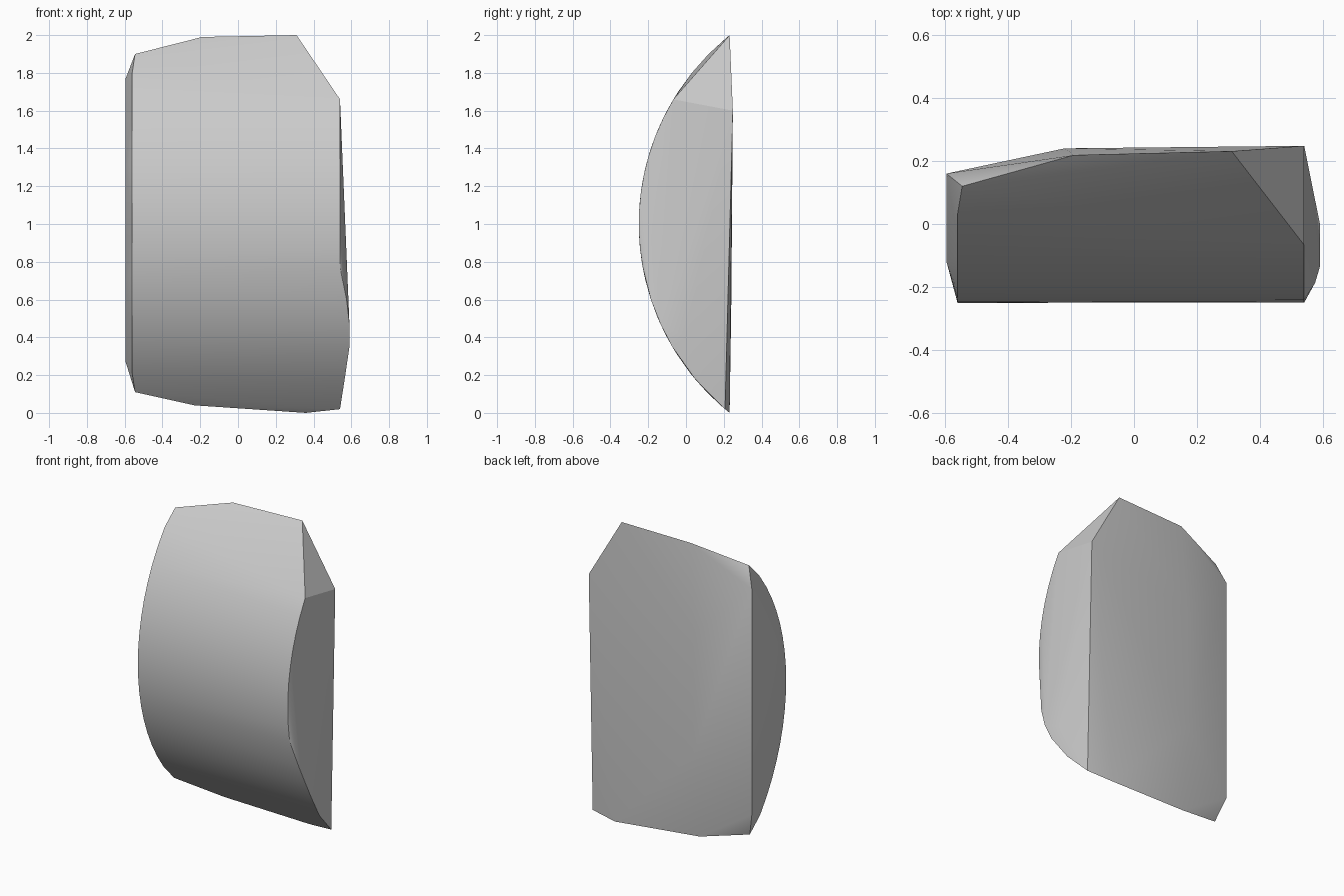
import bpy, bmesh, math

cube = bpy.data.objects.get("Cube")
if cube:
    bpy.data.objects.remove(cube, do_unlink=True)

RADIUS, AXIS_Y, AXIS_Z = 1.28, 1.03, 1.0


def on_arc(x, z):
    """Point on the curved front at a given width and height."""
    return (x, AXIS_Y - math.sqrt(RADIUS ** 2 - (z - AXIS_Z) ** 2), z)


# Curved front: ends of straight lines running across the arc
points = []
steps = 18
for i in range(steps + 1):
    z = 0.11 + 1.79 * i / steps
    points.append(on_arc(-0.545 if i in (0, steps) else -0.56, z))
for i in range(10):
    points.append(on_arc(0.54, 0.77 + 0.89 * i / 9))

# Lower right bulge and the broken top and bottom edges
points += [on_arc(0.575, 0.6), on_arc(0.59, 0.47), on_arc(0.59, 0.35), (0.59, 0.0, 0.4)]
points += [on_arc(0.565, 0.18), on_arc(0.54, 0.02)]
points += [on_arc(0.36, 0.0), on_arc(-0.23, 0.04)]
points += [on_arc(-0.19, 1.99), on_arc(0.31, 2.0)]

# Back corners, mirrored about mid height where they repeat
points += [(0.54, 0.248, 1.6)]
for side in (-1, 1):
    points.append((-0.595, 0.16, 1.02 + 0.75 * side))
    points.append((-0.595, -0.12, 1.0 + 0.3 * side))
    points.append((-0.22, 0.24, 1.0 + 0.4 * side))

# Solid chunk from the outline points
bm = bmesh.new()
for p in points:
    bm.verts.new(p)
hull = bmesh.ops.convex_hull(bm, input=bm.verts)
loose = [v for v in bm.verts if not v.link_faces]
bmesh.ops.delete(bm, geom=loose, context='VERTS')
bmesh.ops.dissolve_limit(bm, angle_limit=math.radians(0.5), verts=bm.verts, edges=bm.edges)
bmesh.ops.recalc_face_normals(bm, faces=bm.faces)
mesh = bpy.data.meshes.new("curved_chunk")
bm.to_mesh(mesh)
bm.free()
chunk = bpy.data.objects.new("curved_chunk", mesh)
bpy.context.collection.objects.link(chunk)

# Plain grey material
grey = bpy.data.materials.new("light_grey")
grey.use_nodes = True
colour = (0.6, 0.6, 0.6, 1.0)
grey.diffuse_color = colour
grey.node_tree.nodes["Principled BSDF"].inputs["Base Color"].default_value = colour
mesh.materials.append(grey)

# Smooth curve with crisp broken edges
bpy.ops.object.select_all(action='DESELECT')
chunk.select_set(True)
bpy.context.view_layer.objects.active = chunk
bpy.ops.object.shade_smooth_by_angle(angle=math.radians(25))
